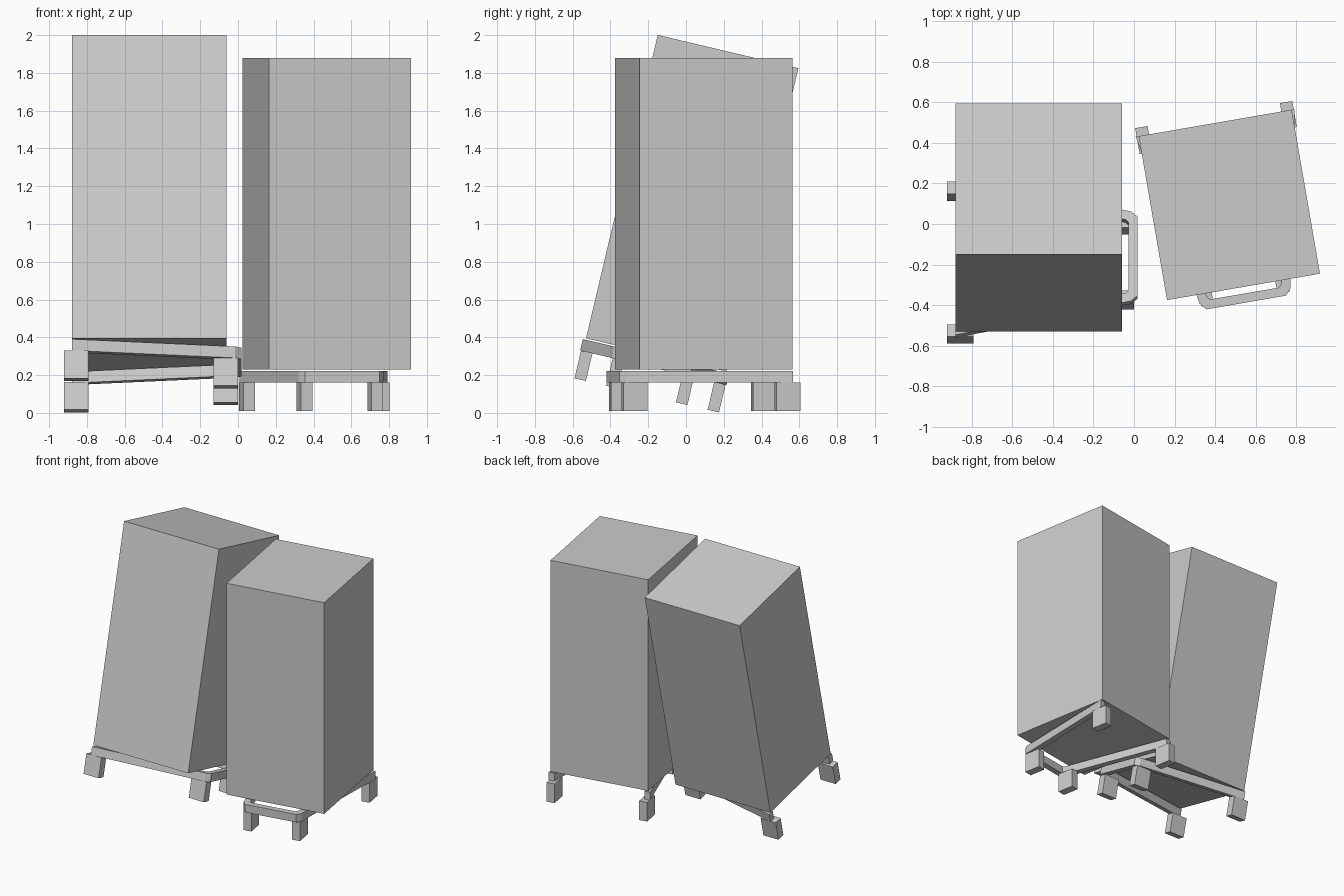
import bpy, bmesh
from math import radians
from mathutils import Matrix

if "Cube" in bpy.data.objects:
    bpy.data.objects.remove(bpy.data.objects["Cube"])


def finish(bm, name, matrix):
    bmesh.ops.recalc_face_normals(bm, faces=bm.faces)
    mesh = bpy.data.meshes.new(name)
    bm.to_mesh(mesh)
    bm.free()
    obj = bpy.data.objects.new(name, mesh)
    obj.matrix_world = matrix
    bpy.context.collection.objects.link(obj)


def box(name, matrix, size, centre):
    bm = bmesh.new()
    bmesh.ops.create_cube(bm, size=1)
    bmesh.ops.scale(bm, vec=size, verts=bm.verts)
    bmesh.ops.translate(bm, vec=centre, verts=bm.verts)
    finish(bm, name, matrix)


def prism(name, matrix, outline, z0, z1):
    bm = bmesh.new()
    face = bm.faces.new([bm.verts.new((x, y, z0)) for x, y in outline])
    geom = bmesh.ops.extrude_face_region(bm, geom=[face])["geom"]
    verts = [g for g in geom if isinstance(g, bmesh.types.BMVert)]
    bmesh.ops.translate(bm, vec=(0, 0, z1 - z0), verts=verts)
    finish(bm, name, matrix)


def mirror_path(points):
    return points + [(-x, y) for x, y in reversed(points)]


def cabinet(prefix, matrix):
    # Body, its underside centred on the local origin, front facing local -y
    box(prefix + "_body", matrix, (0.765, 0.82, 1.65), (0, 0, 0.825))
    # U-shaped base frame, splayed toward the back with chamfered front corners
    outer = mirror_path([(0.398, 0.41), (0.227, -0.455), (0.2, -0.488)])
    inner = mirror_path([(0.353, 0.41), (0.185, -0.43), (0.172, -0.443)])
    prism(prefix + "_base_frame", matrix, outer + inner[::-1], -0.07, -0.008)
    # Feet
    for side, s in (("left", -1), ("right", 1)):
        for end, x, y in (("front", 0.19, -0.405), ("back", 0.362, 0.387)):
            box(f"{prefix}_{end}_{side}_foot", matrix, (0.062, 0.13, 0.15), (s * x, y, -0.145))


# Upright cabinet, turned slightly
cabinet("upright_cabinet",
        Matrix.Translation((0.47, 0.094, 0.23)) @ Matrix.Rotation(radians(9.8), 4, 'Z'))
# Leaning cabinet, facing sideways and tipped back
cabinet("leaning_cabinet",
        Matrix.Translation((-0.47, -0.157, 0.307)) @ Matrix.Rotation(radians(-13.3), 4, 'X')
        @ Matrix.Rotation(radians(90), 4, 'Z'))
